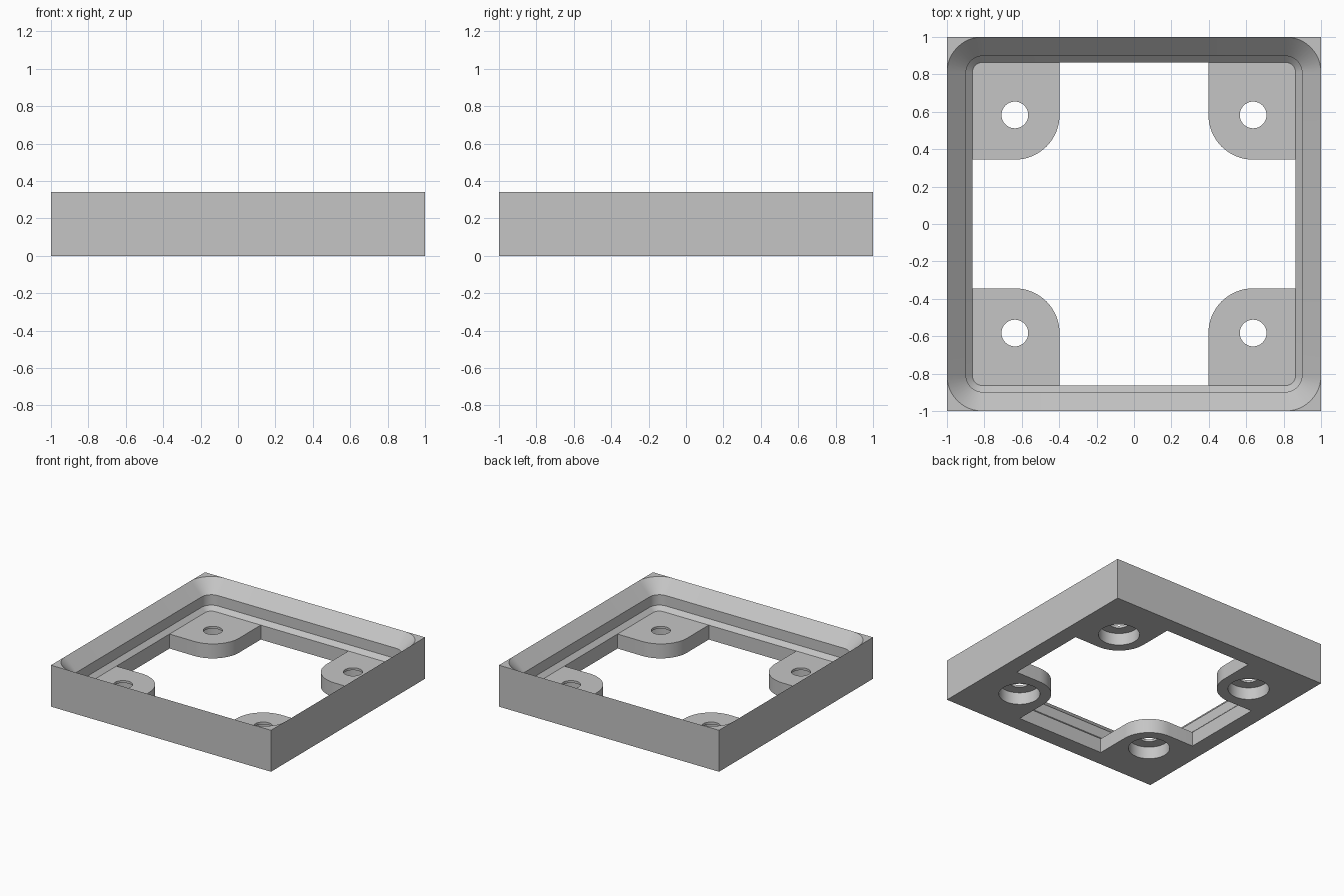
import bpy, bmesh, math

if "Cube" in bpy.data.objects:
    bpy.data.objects.remove(bpy.data.objects["Cube"])

H, FLOOR = 0.3405, 0.119            # total height, height of the corner pads
PAD_X, PAD_Y = 0.398, 0.345         # inner limits of the pads
HX, HY = 0.637, 0.583               # screw hole centre, also pad rounding centre
BORE_R, BORE_Z, HOLE_R = 0.155, 0.10, 0.0714
CORNER = 0.81                       # centre of all the pocket corner arcs
# pocket profile from rim to floor: half width, height
PROFILE = [(1.0, H), (0.898, 0.238), (0.898, 0.1525), (0.864, FLOOR)]
INNER = PROFILE[-1][0]
QUADS = [(1, 1), (-1, 1), (-1, -1), (1, -1)]

bm = bmesh.new()


def arc(cx, cy, r, a0, a1, n):
    angles = [math.radians(a0 + (a1 - a0) * i / n) for i in range(n + 1)]
    return [(cx + r * math.cos(a), cy + r * math.sin(a)) for a in angles]


def mirrored(pts, sx, sy):
    out = [(x * sx, y * sy) for x, y in pts]
    return out if sx * sy > 0 else out[::-1]


def around(pts):
    return [p for q in QUADS for p in mirrored(pts, *q)]


def ring(pts, z):
    return [bm.verts.new((x, y, z)) for x, y in pts]


def band(pts_a, za, pts_b, zb):
    a, b = ring(pts_a, za), ring(pts_b, zb)
    for i in range(len(a)):
        j = (i + 1) % len(a)
        bm.faces.new((a[i], a[j], b[j], b[i]))


def fill(loops, z):
    edges = []
    for pts in loops:
        v = ring(pts, z)
        edges += [bm.edges.new((v[i], v[(i + 1) % len(v)])) for i in range(len(v))]
    bmesh.ops.triangle_fill(bm, edges=edges, use_beauty=True, normal=(0, 0, 1))


def circle(r, sx, sy):
    return arc(HX * sx, HY * sy, r, 0, 360, 48)[:-1]


def pocket(w):
    return [(w, PAD_Y)] + arc(CORNER, CORNER, w - CORNER, 0, 90, 12) + [(PAD_X, w)]


# stepped pocket wall
for (w0, z0), (w1, z1) in zip(PROFILE, PROFILE[1:]):
    band(around(pocket(w0)), z0, around(pocket(w1)), z1)

# flat rim corners
for q in QUADS:
    bm.faces.new(ring(mirrored(arc(CORNER, CORNER, 1 - CORNER, 0, 90, 12) + [(1, 1)], *q), H))

# outer walls, with the rim points included in their top edges
for s in (1, -1):
    for swap, t in ((False, PAD_Y), (True, PAD_X)):
        line = [(-1, 0), (1, 0)] + [(u, H) for u in (1, CORNER, t, -t, -CORNER, -1)]
        bm.faces.new([bm.verts.new((u, s, z) if swap else (s, u, z)) for u, z in line])

# opening with four rounded pads
pad_edge = [(INNER, PAD_Y)] + arc(HX, HY, HX - PAD_X, 270, 180, 16) + [(PAD_X, INNER)]
band(around(pad_edge), 0, around(pad_edge), FLOOR)

# pad tops, screw holes and counterbores
for q in QUADS:
    top = pad_edge + pocket(INNER)[-2:0:-1]
    small, big = circle(HOLE_R, *q), circle(BORE_R, *q)
    fill([mirrored(top, *q), small], FLOOR)
    band(small, FLOOR, small, BORE_Z)
    band(small, BORE_Z, big, BORE_Z)
    band(big, BORE_Z, big, 0)

# underside
fill([QUADS, around(pad_edge)] + [circle(BORE_R, *q) for q in QUADS], 0)

bmesh.ops.remove_doubles(bm, verts=bm.verts, dist=1e-4)
bmesh.ops.recalc_face_normals(bm, faces=bm.faces)

mesh = bpy.data.meshes.new("base_frame")
bm.to_mesh(mesh)
bm.free()
grey = bpy.data.materials.new("light_grey")
grey.diffuse_color = (0.56, 0.56, 0.56, 1)
grey.use_nodes = True
grey.node_tree.nodes["Principled BSDF"].inputs["Base Color"].default_value = grey.diffuse_color
mesh.materials.append(grey)
frame = bpy.data.objects.new("base_frame", mesh)
bpy.context.collection.objects.link(frame)
bpy.context.view_layer.objects.active = frame
frame.select_set(True)
bpy.ops.object.shade_smooth_by_angle(angle=math.radians(30))
